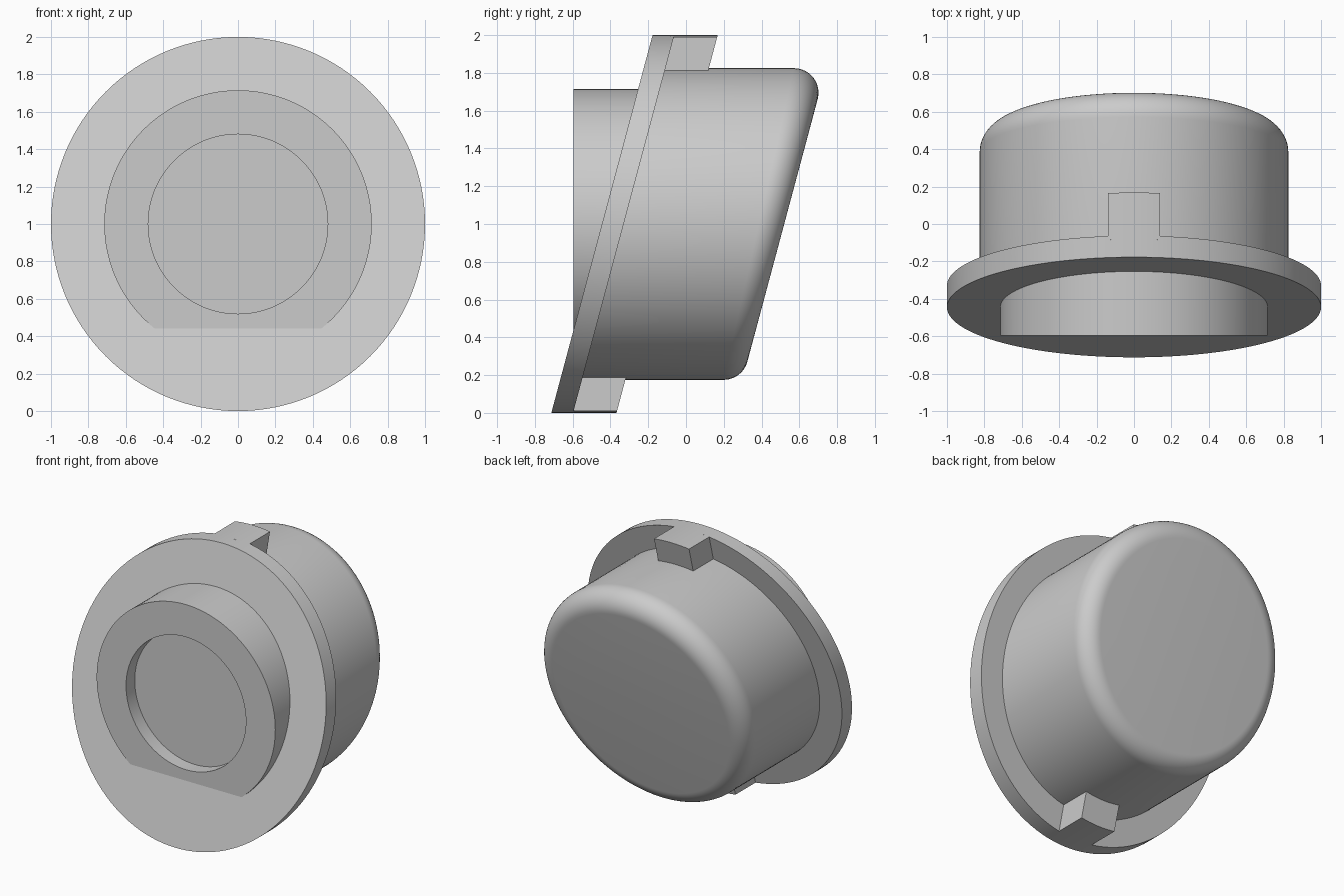
import bpy
import bmesh
from math import sin, cos, tan, pi, radians
from mathutils import Vector

cube = bpy.data.objects.get("Cube")
if cube:
    bpy.data.objects.remove(cube)

TILT = radians(15)
SEG = 128
FRONT, BACK, TAB_END, REAR = -0.445, -0.33, -0.10, 0.52
BODY_R, FILLET = 0.825, 0.13

grey = bpy.data.materials.new("plain_grey")
grey.use_nodes = True
grey.diffuse_color = (0.6, 0.6, 0.6, 1)
grey.node_tree.nodes["Principled BSDF"].inputs["Base Color"].default_value = (0.6, 0.6, 0.6, 1)


def point(radius, angle, y, tilted=True):
    """Point on a ring around the y axis, optionally on the leaning plane."""
    h = radius * sin(angle)
    return Vector((radius * cos(angle), y + (h * tan(TILT) if tilted else 0), h + 1))


def ring(radius, y, tilted=True):
    return [point(radius, 2 * pi * i / SEG, y, tilted) for i in range(SEG)]


def skin(name, rings, loop=False):
    """Bridge matching rings, then cap the ends or close the loop."""
    bm = bmesh.new()
    rows = [[bm.verts.new(p) for p in r] for r in rings]
    n = len(rows[0])
    pairs = list(zip(rows, rows[1:]))
    if loop:
        pairs.append((rows[-1], rows[0]))
    else:
        bm.faces.new(rows[0])
        bm.faces.new(rows[-1])
    for a, b in pairs:
        for i in range(n):
            j = (i + 1) % n
            bm.faces.new((a[i], a[j], b[j], b[i]))
    bmesh.ops.recalc_face_normals(bm, faces=bm.faces)
    mesh = bpy.data.meshes.new(name)
    bm.to_mesh(mesh)
    bm.free()
    mesh.materials.append(grey)
    obj = bpy.data.objects.new(name, mesh)
    bpy.context.collection.objects.link(obj)
    bpy.ops.object.select_all(action="DESELECT")
    obj.select_set(True)
    bpy.context.view_layer.objects.active = obj
    bpy.ops.object.shade_smooth_by_angle(angle=radians(30))
    return obj


# Leaning flange with an open centre
skin("flange", [ring(1, FRONT), ring(1, BACK), ring(0.5, BACK), ring(0.5, FRONT)], loop=True)

# Upright front boss with a shallow round recess
skin("front_boss", [ring(0.48, -0.495, False), ring(0.48, -0.595, False),
                    ring(0.715, -0.595, False), ring(0.715, BACK - 0.02)])

# Body with a constant-radius rounded rear edge
rear_normal = Vector((0, cos(TILT), -sin(TILT)))
body = [ring(BODY_R, BACK - 0.01)]
STEPS = 12
for k in range(STEPS + 1):
    row = []
    for i in range(SEG):
        a = 2 * pi * i / SEG
        centre = point(BODY_R - FILLET, a, REAR - FILLET / cos(TILT))
        side = Vector((cos(a), 0, sin(a)))
        row.append(centre + FILLET * side.slerp(rear_normal, k / STEPS))
    body.append(row)
skin("body", body)

# Locating tabs behind the flange, at top and bottom
HALF = 0.14
for name, sign in (("top_tab", 1), ("bottom_tab", -1)):
    xs = [HALF * (i / 4 - 1) for i in range(9)]
    outline = [(x, sign * (1 - x * x) ** 0.5) for x in xs]
    outline += [(x, sign * (0.8 ** 2 - x * x) ** 0.5) for x in reversed(xs)]
    skin(name, [[Vector((x, y + h * tan(TILT), h + 1)) for x, h in outline]
                for y in (BACK - 0.02, TAB_END)])
